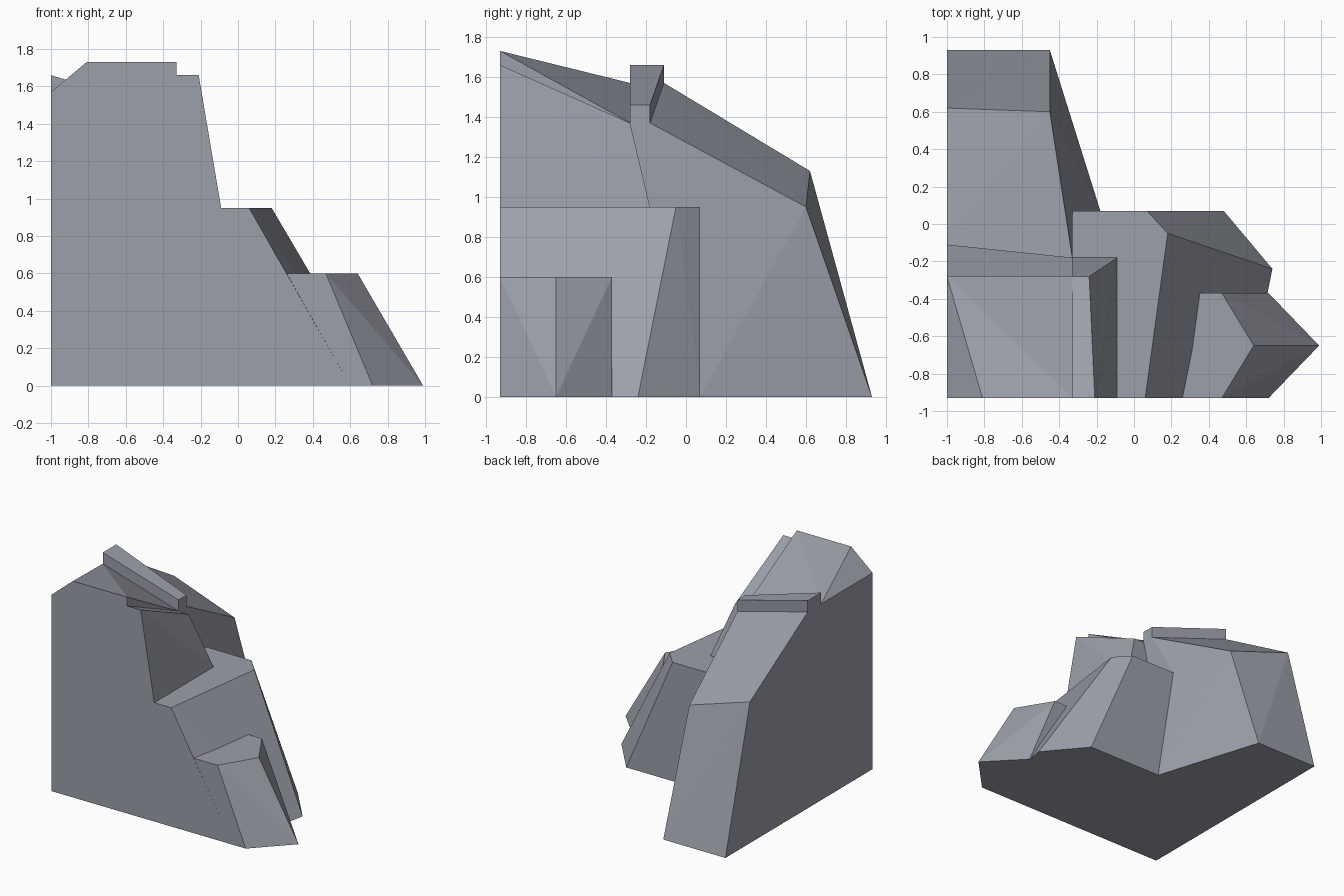
import bpy
import bmesh

if "Cube" in bpy.data.objects:
    bpy.data.objects.remove(bpy.data.objects["Cube"])

stone = bpy.data.materials.new("grey_stone")
stone.diffuse_color = (0.33, 0.35, 0.40, 1.0)
stone.use_nodes = True
stone.node_tree.nodes["Principled BSDF"].inputs["Base Color"].default_value = stone.diffuse_color


def level(z, *xy):
    """Points sharing one height."""
    return [(x, y, z) for x, y in xy]


def rock(name, points):
    """Flat-faced convex rock chunk spanning the given corners."""
    bm = bmesh.new()
    for p in points:
        bm.verts.new(p)
    res = bmesh.ops.convex_hull(bm, input=bm.verts[:])
    loose = {g for g in res["geom_interior"] + res["geom_unused"]
             if isinstance(g, bmesh.types.BMVert)}
    bmesh.ops.delete(bm, geom=list(loose), context='VERTS')
    bmesh.ops.dissolve_limit(bm, angle_limit=0.01, verts=bm.verts[:], edges=bm.edges[:])
    bmesh.ops.recalc_face_normals(bm, faces=bm.faces[:])
    me = bpy.data.meshes.new(name)
    bm.to_mesh(me)
    bm.free()
    me.materials.append(stone)
    ob = bpy.data.objects.new(name, me)
    bpy.context.collection.objects.link(ob)
    return ob


T = 0.95   # terrace height
F = -0.93  # front wall
L = -1.0   # left wall

# Wide lower cliff with the flat terrace
rock("lower_cliff",
     level(0, (L, F), (0.60, F), (0.74, -0.24), (0.48, 0.07), (L, 0.07)) +
     level(T, (L, F), (0.06, F), (0.18, -0.05), (0.07, 0.07), (L, 0.07)))

# Lower half of the back wing
rock("back_base",
     level(0, (L, 0.07), (-0.18, 0.07), (-0.45, 0.93), (L, 0.93)) +
     level(T, (L, 0.07), (-0.33, 0.07), (-0.45, 0.60), (L, 0.60)) +
     [(L, 0.62, 1.13)])

# Sloping top of the back wing
rock("back_slope",
     level(T, (L, -0.11), (-0.33, -0.18), (-0.33, 0.07), (-0.45, 0.60), (L, 0.60)) +
     [(L, -0.11, 1.57), (-0.33, -0.18, 1.37), (-0.67, 0.20, 1.19), (L, 0.62, 1.13)])

# Peak at the front left
rock("peak",
     level(T, (L, F), (-0.33, F), (-0.33, -0.28), (L, -0.28)) +
     [(L, F, 1.57), (-0.81, F, 1.73), (-0.33, F, 1.73),
      (-0.33, -0.28, 1.37), (L, -0.28, 1.57)])

# Tilted ledge standing proud behind the peak
ledge = [(L, -0.28), (L, -0.11), (-0.33, -0.18), (-0.33, -0.28)]
rock("ledge", level(T, *ledge) + level(1.66, *ledge[:2]) + level(1.46, *ledge[2:]))

# Buttress against the peak
rock("buttress",
     level(T, (-0.33, F), (-0.09, F), (-0.09, -0.18), (-0.33, -0.18)) +
     level(1.66, (-0.33, F), (-0.21, F)) +
     level(1.37, (-0.33, -0.28), (-0.24, -0.28)))

# Low step at the front right
rock("front_step",
     level(0, (0.60, F), (0.72, F), (0.99, -0.65), (0.72, -0.37), (0.60, -0.37)) +
     level(0.60, (0.26, F), (0.47, F), (0.64, -0.65), (0.47, -0.37), (0.33, -0.37)))
